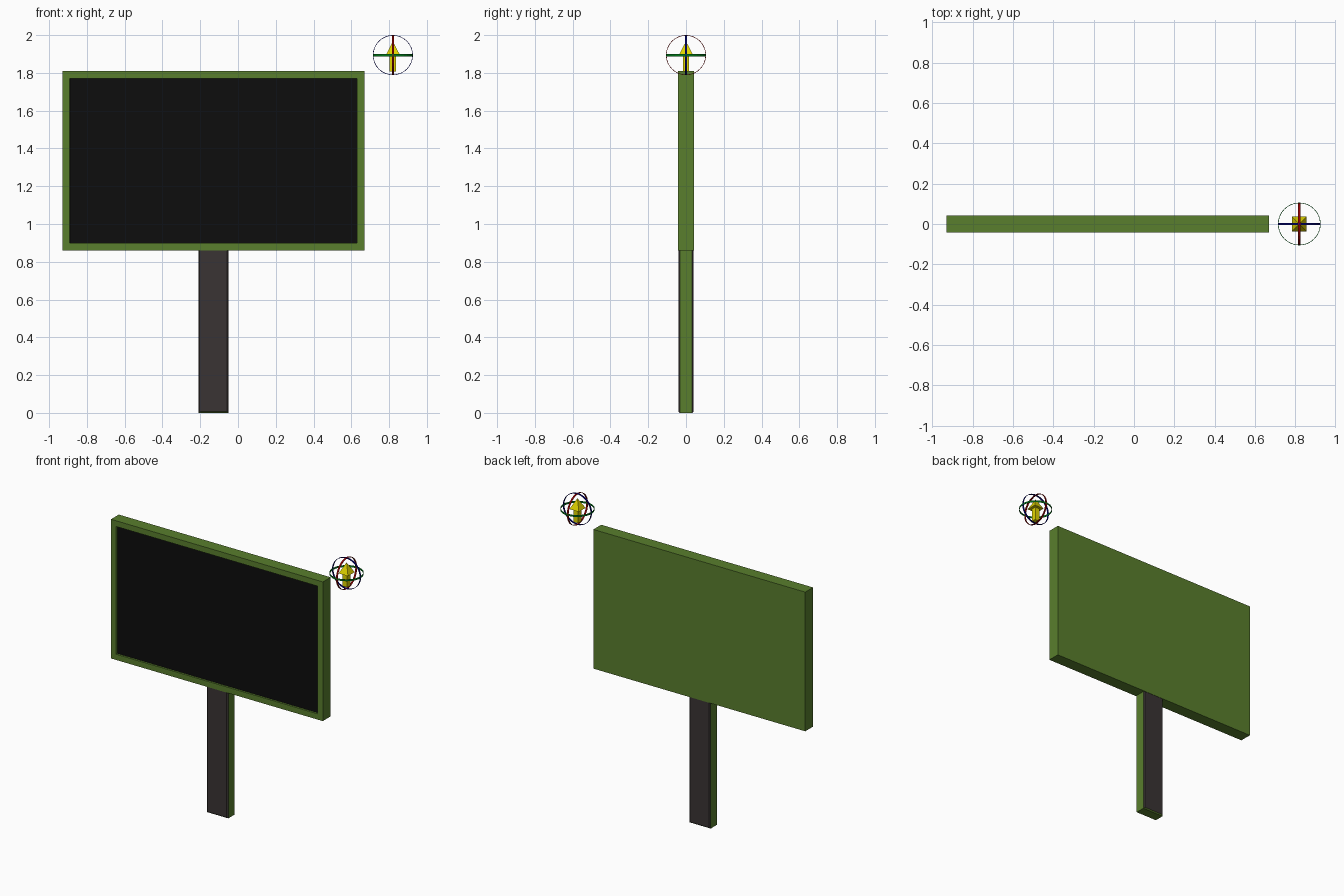
import bpy, bmesh, math
from mathutils import Matrix, Vector

if "Cube" in bpy.data.objects:
    bpy.data.objects.remove(bpy.data.objects["Cube"])


def mat(name, rgb):
    m = bpy.data.materials.new(name)
    m.diffuse_color = (*rgb, 1)
    m.use_nodes = True
    m.node_tree.nodes["Principled BSDF"].inputs["Base Color"].default_value = m.diffuse_color
    return m


GREEN = mat("olive green", (0.10, 0.21, 0.026))
BLACK = mat("screen black", (0.004, 0.004, 0.004))
BROWN = mat("dark brown", (0.042, 0.034, 0.033))
YELLOW = mat("yellow", (0.75, 0.66, 0.0))
RED = mat("ring red", (0.30, 0.0, 0.0))
LEAF = mat("ring green", (0.0, 0.20, 0.01))
BLUE = mat("ring blue", (0.0, 0.0, 0.20))


def finish(name, bm, *mats):
    me = bpy.data.meshes.new(name)
    bm.to_mesh(me)
    bm.free()
    for m in mats:
        me.materials.append(m)
    ob = bpy.data.objects.new(name, me)
    bpy.context.collection.objects.link(ob)
    return ob


def box(lo, hi):
    lo, hi = Vector(lo), Vector(hi)
    bm = bmesh.new()
    bmesh.ops.create_cube(bm, size=1, matrix=Matrix.Translation((lo + hi) / 2)
                          @ Matrix.Diagonal((*(hi - lo), 1)))
    bm.normal_update()
    return bm


# Sign panel with a shallow recessed screen on the front
bm = box((-0.93, -0.042, 0.86), (0.67, 0.042, 1.81))
front = [f for f in bm.faces if f.normal.y < -0.9]
bmesh.ops.inset_individual(bm, faces=front, thickness=0.055)
bmesh.ops.inset_individual(bm, faces=front, thickness=0.001, depth=-0.012)
front[0].material_index = 1
finish("sign_panel", bm, GREEN, BLACK)

# Post: chamfered front and back edges, brown faces, green sides and foot
bm = box((-0.21, -0.04, 0.0), (-0.05, 0.04, 0.87))
edges = []
for e in bm.edges:
    a, b = (v.co for v in e.verts)
    vertical = abs(a.z - b.z) > 0.1
    foot = abs(a.x - b.x) > 0.1 and a.z < 0.01
    if vertical or foot:
        edges.append(e)
bmesh.ops.bevel(bm, geom=edges, offset=0.007, segments=1, affect='EDGES')
bm.normal_update()
for f in bm.faces:
    f.material_index = 1 if abs(f.normal.y) > 0.3 and f.normal.z > -0.3 else 0
finish("post", bm, GREEN, BROWN)

# Direction marker: square arrow inside three ring bands
CX, CZ, R = 0.82, 1.894, 0.106
bm = box((CX - 0.017, -0.017, 1.807), (CX + 0.017, 0.017, 1.90))
finish("arrow_shaft", bm, YELLOW)

bm = bmesh.new()
bmesh.ops.create_cone(bm, cap_ends=True, segments=4, radius1=0.036 * math.sqrt(2),
                      radius2=0, depth=0.07,
                      matrix=Matrix.Translation((CX, 0, 1.932))
                      @ Matrix.Rotation(math.pi / 4, 4, 'Z'))
bmesh.ops.remove_doubles(bm, verts=bm.verts, dist=1e-5)
# Turn the square head so its sides line up with the axes
if max(v.co.x for v in bm.verts) - CX > 0.045:
    bmesh.ops.rotate(bm, verts=bm.verts, cent=(CX, 0, 0),
                     matrix=Matrix.Rotation(math.pi / 4, 3, 'Z'))
finish("arrow_head", bm, YELLOW)


def ring(name, axis, material):
    bm = bmesh.new()
    rot = Matrix.Rotation(math.pi / 2, 4, axis) if axis else Matrix.Identity(4)
    bmesh.ops.create_cone(bm, cap_ends=False, segments=32, radius1=R, radius2=R,
                          depth=0.012, matrix=Matrix.Translation((CX, 0, CZ)) @ rot)
    ob = finish(name, bm, material)
    s = ob.modifiers.new("thickness", 'SOLIDIFY')
    s.thickness = 0.003
    s.offset = -1


ring("ring_level", None, LEAF)
ring("ring_side", 'Y', RED)
ring("ring_front", 'X', BLUE)
